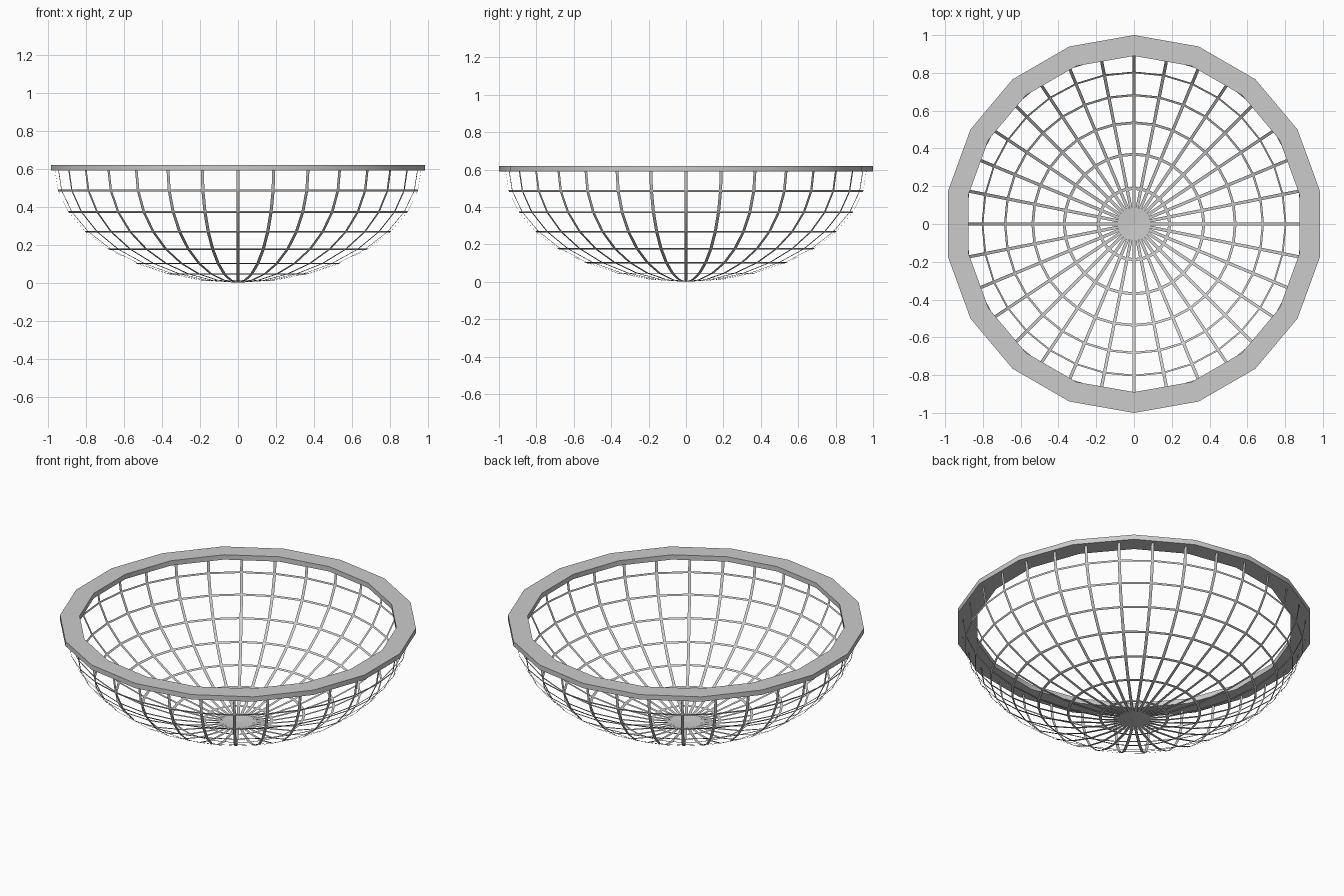
import bpy, bmesh, math
from mathutils import Matrix

if "Cube" in bpy.data.objects:
    bpy.data.objects.remove(bpy.data.objects["Cube"])

RIM_SIDES = 18
RIM_PROFILE = [(1.0, 0.59), (1.0, 0.62), (0.89, 0.62), (0.89, 0.59)]
BOWL_RADIUS, BOWL_DEPTH = 0.966, 0.602
HALF_STRIP = 0.0085


def finish(bm, name):
    mesh = bpy.data.meshes.new(name)
    bm.to_mesh(mesh)
    bm.free()
    obj = bpy.data.objects.new(name, mesh)
    bpy.context.collection.objects.link(obj)
    return obj


# Basket: flat strips left around every face of a squashed half sphere
bm = bmesh.new()
bmesh.ops.create_uvsphere(bm, u_segments=32, v_segments=16, radius=1)
bmesh.ops.delete(bm, geom=[v for v in bm.verts if v.co.z > 0.01], context='VERTS')
panels = list(bm.faces)
bmesh.ops.inset_individual(bm, faces=panels, thickness=HALF_STRIP, use_even_offset=True)
bmesh.ops.delete(bm, geom=panels, context='FACES')
bmesh.ops.transform(
    bm, verts=bm.verts,
    matrix=Matrix.Translation((0, 0, BOWL_DEPTH))
    @ Matrix.Diagonal((BOWL_RADIUS, BOWL_RADIUS, BOWL_DEPTH, 1)))
finish(bm, "wire_basket")

# Rim: flat band, rectangular section swept round the basket mouth
bm = bmesh.new()
sections = []
for i in range(RIM_SIDES):
    a = math.pi / 2 + 2 * math.pi * i / RIM_SIDES
    sections.append([bm.verts.new((r * math.cos(a), r * math.sin(a), z))
                     for r, z in RIM_PROFILE])
for i in range(RIM_SIDES):
    p, q = sections[i], sections[(i + 1) % RIM_SIDES]
    for j in range(4):
        k = (j + 1) % 4
        bm.faces.new((p[j], q[j], q[k], p[k]))
bmesh.ops.recalc_face_normals(bm, faces=bm.faces)
rim = finish(bm, "rim")

# Soft shading round the band, sharp section corners
bpy.context.view_layer.objects.active = rim
rim.select_set(True)
bpy.ops.object.shade_smooth_by_angle(angle=math.radians(30))
